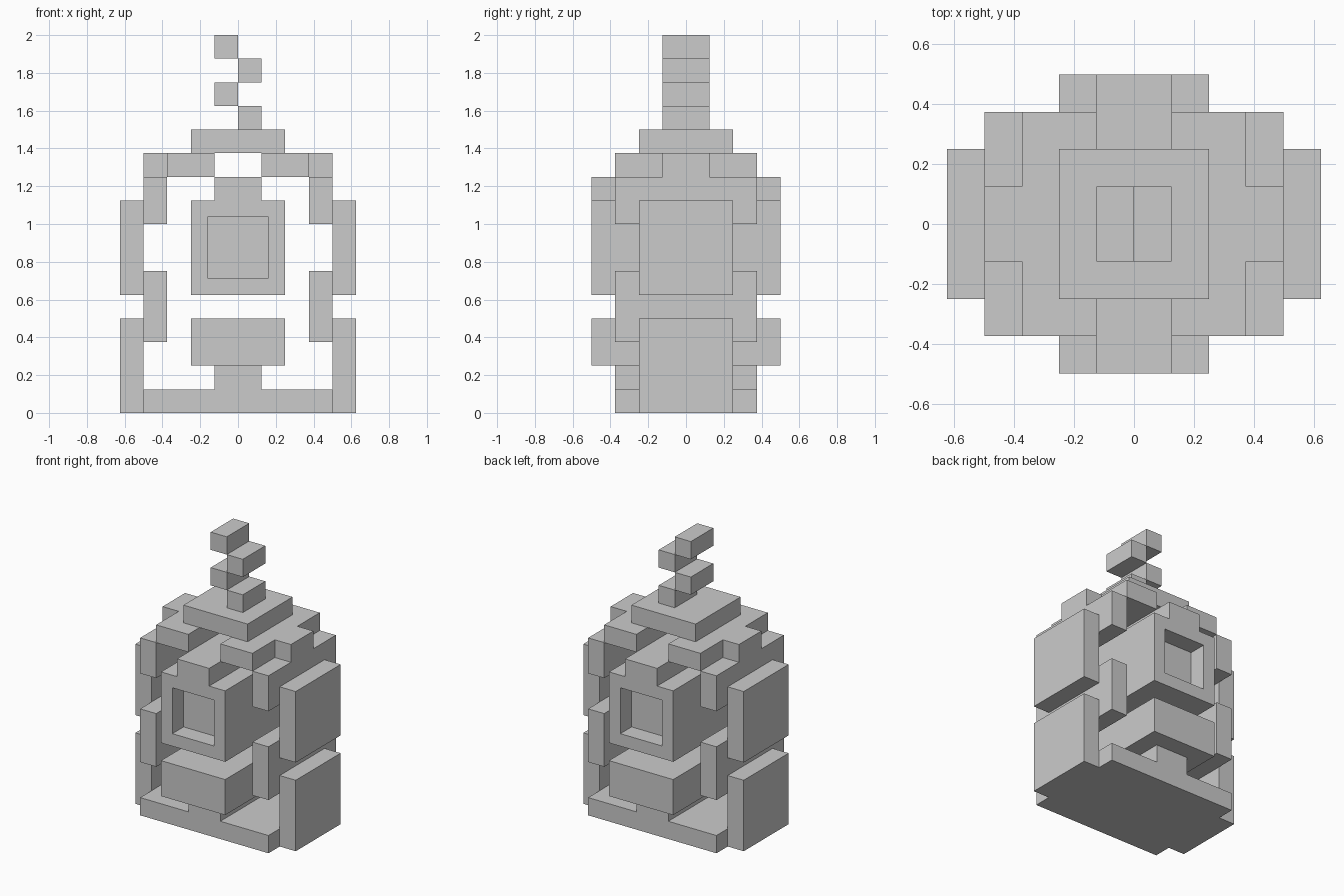
import bpy, bmesh
from mathutils import Vector

if "Cube" in bpy.data.objects:
    bpy.data.objects.remove(bpy.data.objects["Cube"])

U = 0.125  # one block


def box(name, x, y, z, edit=None):
    """Block-aligned box from (min, max) ranges given in block units."""
    bm = bmesh.new()
    bmesh.ops.create_cube(bm, size=1)
    for v in bm.verts:
        v.co = Vector([(r[0] + (c + 0.5) * (r[1] - r[0])) * U
                       for c, r in zip(v.co, (x, y, z))])
    if edit:
        edit(bm)
    bmesh.ops.recalc_face_normals(bm, faces=bm.faces)
    me = bpy.data.meshes.new(name)
    bm.to_mesh(me)
    bm.free()
    ob = bpy.data.objects.new(name, me)
    bpy.context.collection.objects.link(ob)
    return ob


def pair(name, x, y, z):
    """Right-hand box plus its mirror image on the left."""
    box(name + "_right", x, y, z)
    box(name + "_left", (-x[1], -x[0]), y, z)


def recess_ends(bm):
    """Square one-block-deep window in the front and back faces."""
    bm.normal_update()
    for f in [f for f in bm.faces if abs(f.normal.y) > 0.9]:
        n = f.normal.copy()
        bmesh.ops.inset_individual(bm, faces=[f], thickness=U)
        inner = bmesh.ops.extrude_discrete_faces(bm, faces=[f])["faces"][0]
        bmesh.ops.translate(bm, verts=inner.verts, vec=-n * U)


# base and pedestal
box("base_plate", (-4, 4), (-3, 3), (0, 1))
box("pedestal", (-1, 1), (-3, 3), (1, 2))

# central body
box("lower_block", (-2, 2), (-4, 4), (2, 4))
box("window_block", (-2, 2), (-4, 4), (5, 9), recess_ends)
box("window_block_ridge", (-1, 1), (-4, 4), (9, 10))

# side walls, staggered outwards and inwards
pair("lower_side_panel", (4, 5), (-2, 2), (0, 4))
pair("middle_side_strip", (3, 4), (-3, 3), (3, 6))
pair("upper_side_panel", (4, 5), (-2, 2), (5, 9))
pair("upper_side_strip", (3, 4), (-3, 3), (8, 10))

# roof
pair("roof_slab", (1, 3), (-3, 3), (10, 11))
pair("roof_edge", (3, 4), (-1, 1), (10, 11))
box("roof_cap", (-2, 2), (-2, 2), (11, 12))

# zigzag stack on top
for i in range(4):
    x = (0, 1) if i % 2 == 0 else (-1, 0)
    box(f"stack_block_{i + 1}", x, (-1, 1), (12 + i, 13 + i))
